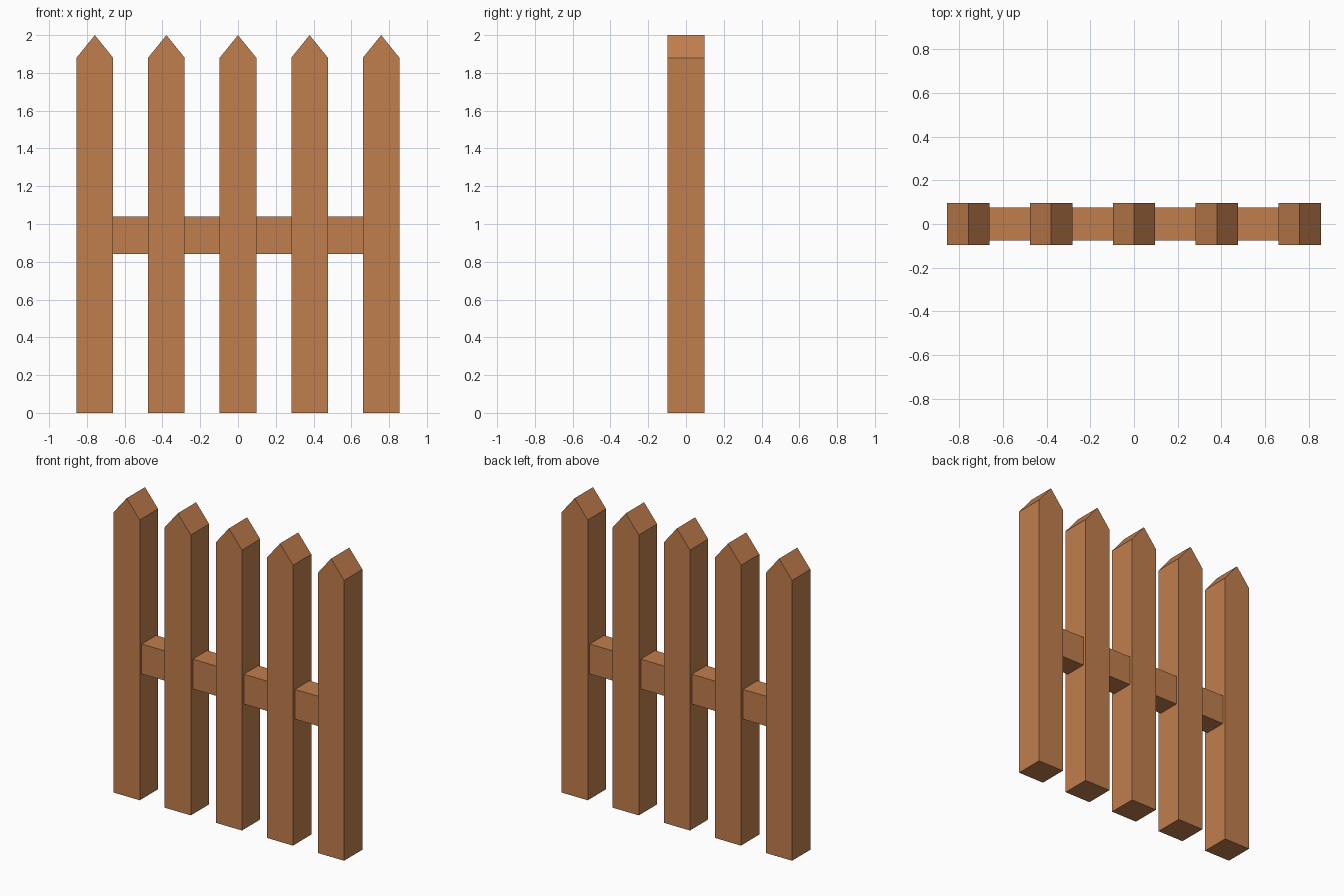
import bpy
import bmesh

if "Cube" in bpy.data.objects:
    bpy.data.objects.remove(bpy.data.objects["Cube"])

SPACING = 0.379    # distance between picket centres
HALF = 0.097       # half width and half depth of a picket
SHOULDER = 1.88    # height where the point begins

wood = bpy.data.materials.new("warm brown wood")
wood.diffuse_color = (0.53, 0.21, 0.075, 1.0)
wood.use_nodes = True
wood.node_tree.nodes["Principled BSDF"].inputs["Base Color"].default_value = wood.diffuse_color


def extrude_profile(name, profile, half_depth, x=0.0):
    """Solid made from an x-z outline extruded along y."""
    bm = bmesh.new()
    face = bm.faces.new([bm.verts.new((px, -half_depth, pz)) for px, pz in profile])
    new = bmesh.ops.extrude_face_region(bm, geom=[face])["geom"]
    moved = [v for v in new if isinstance(v, bmesh.types.BMVert)]
    bmesh.ops.translate(bm, verts=moved, vec=(0, 2 * half_depth, 0))
    bmesh.ops.recalc_face_normals(bm, faces=bm.faces)
    mesh = bpy.data.meshes.new(name)
    bm.to_mesh(mesh)
    bm.free()
    mesh.materials.append(wood)
    obj = bpy.data.objects.new(name, mesh)
    obj.location.x = x
    bpy.context.collection.objects.link(obj)
    return obj


# Five pointed pickets
picket = [(-HALF, 0), (HALF, 0), (HALF, SHOULDER), (0, 2), (-HALF, SHOULDER)]
for i in range(5):
    extrude_profile(f"picket_{i + 1}", picket, HALF, (i - 2) * SPACING)

# Cross rail pieces fitted between neighbouring pickets
half_gap = SPACING / 2 - HALF
rail = [(-half_gap, 0.84), (half_gap, 0.84), (half_gap, 1.04), (-half_gap, 1.04)]
for i in range(4):
    extrude_profile(f"rail_{i + 1}", rail, 0.076, (i - 1.5) * SPACING)
